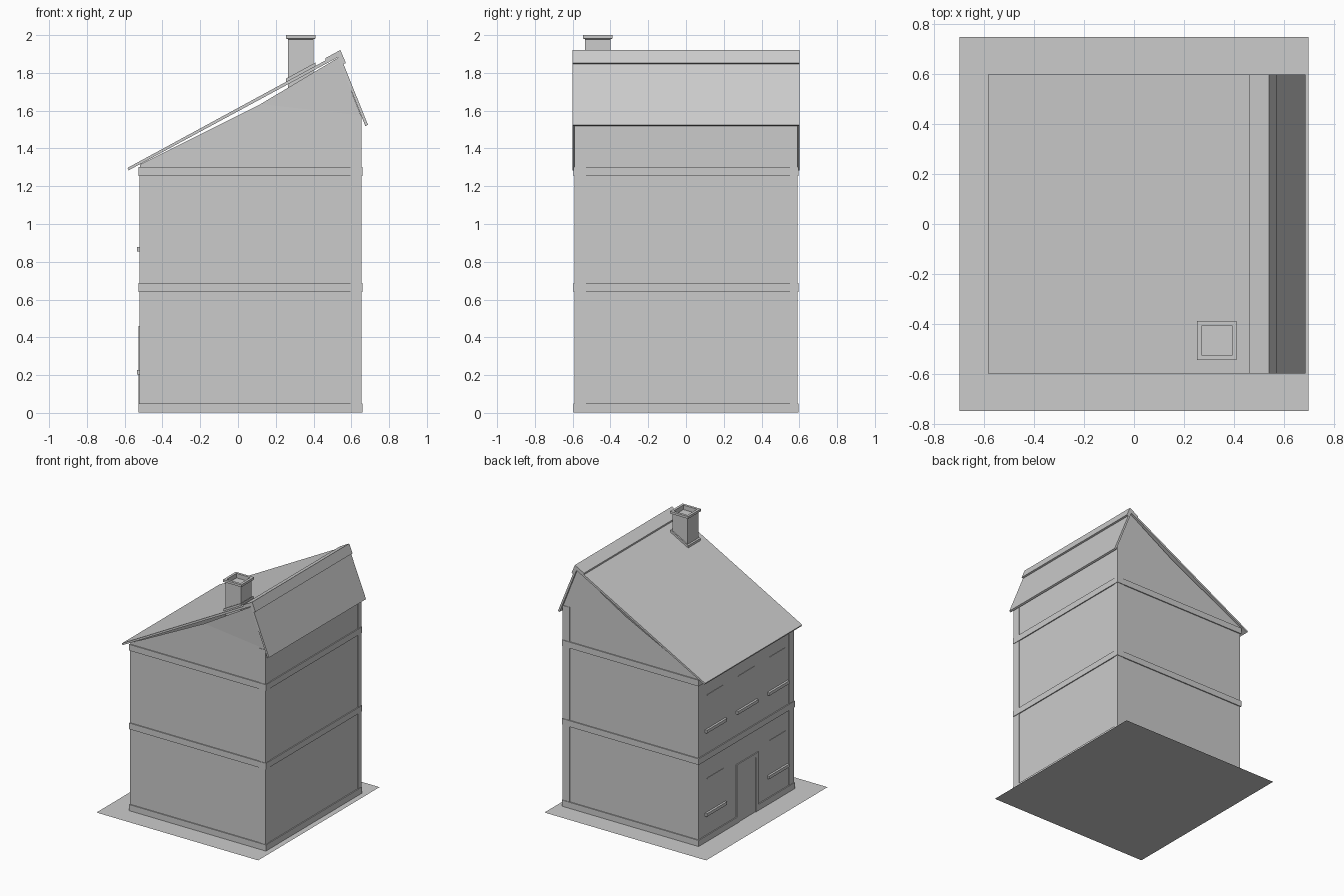
import bpy, bmesh

if "Cube" in bpy.data.objects:
    bpy.data.objects.remove(bpy.data.objects["Cube"])


def make(name, verts, faces):
    me = bpy.data.meshes.new(name)
    me.from_pydata(verts, [], faces)
    bm = bmesh.new()
    bm.from_mesh(me)
    bmesh.ops.recalc_face_normals(bm, faces=bm.faces)
    bm.to_mesh(me)
    bm.free()
    ob = bpy.data.objects.new(name, me)
    bpy.context.collection.objects.link(ob)
    return ob


def prism(name, profile, y0, y1):
    """Extrude an (x, z) profile along y."""
    n = len(profile)
    verts = [(x, y, z) for y in (y0, y1) for x, z in profile]
    faces = [tuple(range(n)), tuple(range(2 * n - 1, n - 1, -1))]
    faces += [(i, (i + 1) % n, n + (i + 1) % n, n + i) for i in range(n)]
    return make(name, verts, faces)


def box(name, x0, x1, y0, y1, z0, z1):
    return prism(name, [(x0, z0), (x1, z0), (x1, z1), (x0, z1)], y0, y1)


# Ground sheet
make("ground_sheet", [(-.7, -.75, 0), (.7, -.75, 0), (.7, .75, 0), (-.7, .75, 0)], [(0, 1, 2, 3)])

# Walls: open-bottomed shell, sides plus both gables
XL, XR, Y = -0.518, 0.65, 0.587
outline = [(XL, 0.002), (XR, 0.002), (XR, 1.575), (0.53, 1.88), (0.12, 1.635), (XL, 1.315)]
verts = [(x, s * Y, z) for s in (-1, 1) for x, z in outline]
verts[3] = (0.53, -0.599, 1.88)      # front gable peak leans out a little
make("walls", verts, [(0, 1, 2, 4, 5), (2, 3, 4), (11, 10, 9, 8, 7, 6), (1, 2, 8, 7), (0, 5, 11, 6)])

# Roof slopes, one folded sheet with thickness
prism("roof", [(-0.585, 1.297), (0.535, 1.905), (0.688, 1.525), (0.674, 1.519),
               (0.528, 1.882), (-0.579, 1.284)], -0.6, 0.6)
# Ridge cap
prism("ridge_cap", [(0.463, 1.878), (0.542, 1.921), (0.571, 1.852), (0.550, 1.845),
                    (0.532, 1.896), (0.463, 1.862)], -0.6, 0.6)

# Horizontal trim bands at the base, floor and eaves
P = 0.008
for label, z0, z1 in (("base", 0.002, 0.05), ("floor", 0.64, 0.688), ("eaves", 1.255, 1.303)):
    for s, side in ((-1, "front"), (1, "back")):
        ya, yb = sorted((s * Y, s * (Y + P)))
        box(f"{label}_band_{side}", XL - P, XR + P, ya, yb, z0, z1)
    box(f"{label}_band_right", XR, XR + P, -Y, Y, z0, z1)
    if label == "base":              # interrupted by the door
        box("base_band_left_a", XL - P, XL, -Y, -0.148, z0, z1)
        box("base_band_left_b", XL - P, XL, 0.12, Y, z0, z1)
    else:
        box(f"{label}_band_left", XL - P, XL, -Y, Y, z0, z1)

# Corner posts
box("post_front", 0.595, XR + .004, -Y - .004, -Y, 0.05, 1.572)
box("post_back", 0.595, XR + .004, Y, Y + .004, 0.05, 1.572)
box("post_right_front", XR, XR + .004, -Y, -0.53, 0.05, 1.56)
box("post_right_back", XR, XR + .004, 0.55, Y, 0.05, 1.56)
box("post_left_front", XL - .004, XL, -Y, -0.53, 0.05, 1.30)

# Window sills and thin lintels on the entrance side
for level, zs, columns in (("lower", 0.215, (0.38, -0.39)), ("upper", 0.867, (0.38, -0.005, -0.39))):
    for i, y in enumerate(columns):
        box(f"sill_{level}_{i}", -0.535, XL, y - 0.125, y + 0.125, zs - 0.012, zs + 0.012)
        box(f"lintel_{level}_{i}", XL - 0.003, XL, y - 0.10, y + 0.10, zs + 0.272, zs + 0.278)

# Door with frame and handle
box("door_jamb_front", XL - P, XL, -0.148, -0.115, 0.002, 0.46)
box("door_jamb_back", XL - P, XL, 0.087, 0.12, 0.002, 0.46)
box("door_head", XL - P, XL, -0.115, 0.087, 0.43, 0.46)
box("door_panel", XL - .003, XL, -0.115, 0.087, 0.002, 0.43)

# Chimney: stack, sloping flashing, open rim
CX, CY = 0.332, -0.467


def square(r, z):
    return [(CX + a * r, CY + b * r, z) for a, b in ((-1, -1), (1, -1), (1, 1), (-1, 1))]


rings = [square(r, z) for r, z in ((.067, 1.72), (.067, 1.978), (.079, 1.982),
                                   (.079, 2.0), (.060, 2.0), (.060, 1.965))]
faces = [(4 * k + i, 4 * k + (i + 1) % 4, 4 * k + 4 + (i + 1) % 4, 4 * k + 4 + i)
         for k in range(5) for i in range(4)] + [(20, 21, 22, 23)]
make("chimney", [v for r in rings for v in r], faces)
prism("chimney_flashing", [(0.255, 1.752), (0.409, 1.836), (0.409, 1.854), (0.255, 1.770)], -0.545, -0.39)
